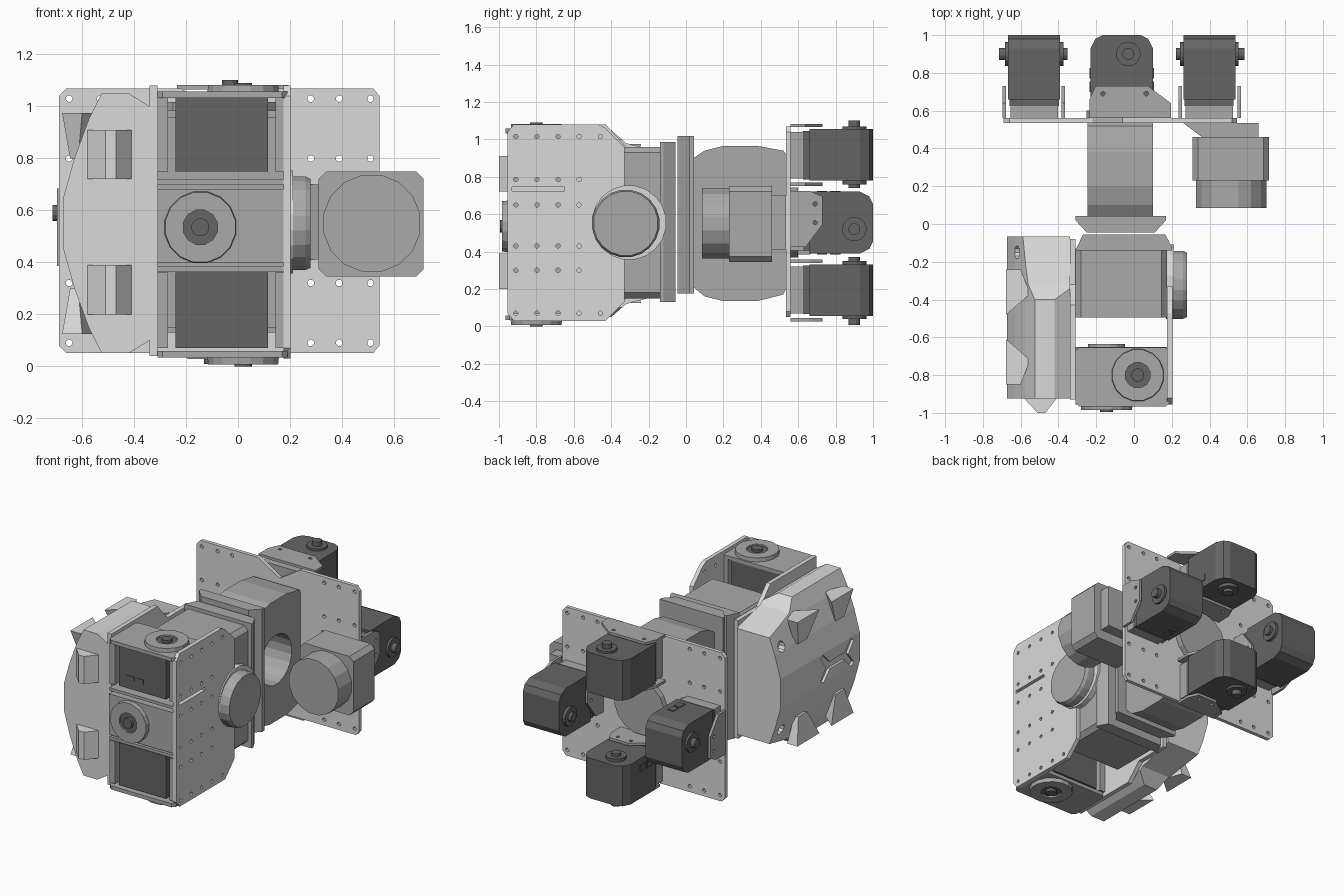
import bpy, bmesh, math
from mathutils import Vector

cube = bpy.data.objects.get("Cube")
if cube:
    bpy.data.objects.remove(cube, do_unlink=True)


def material(name, v):
    m = bpy.data.materials.new(name)
    m.use_nodes = True
    m.diffuse_color = (v, v, v, 1)
    m.node_tree.nodes["Principled BSDF"].inputs["Base Color"].default_value = (v, v, v, 1)
    return m


LIGHT = material("light grey", 0.7)
MID = material("mid grey", 0.4)
DARK = material("dark grey", 0.13)

ORDER = {"x": lambda a, b, d: (d, a, b),
         "y": lambda a, b, d: (a, d, b),
         "z": lambda a, b, d: (a, b, d)}


def add_prism(bm, pts, axis, lo, hi, taper=1.0):
    """Extrude an outline along an axis; taper scales the far end."""
    ca = sum(p[0] for p in pts) / len(pts)
    cb = sum(p[1] for p in pts) / len(pts)
    put = ORDER[axis]
    near = [bm.verts.new(put(a, b, lo)) for a, b in pts]
    far = [bm.verts.new(put(ca + (a - ca) * taper, cb + (b - cb) * taper, hi)) for a, b in pts]
    bm.faces.new(near)
    bm.faces.new(far)
    n = len(pts)
    for i in range(n):
        j = (i + 1) % n
        bm.faces.new((near[i], near[j], far[j], far[i]))


def finish(bm, name, mat):
    bmesh.ops.recalc_face_normals(bm, faces=bm.faces)
    me = bpy.data.meshes.new(name)
    bm.to_mesh(me)
    bm.free()
    me.materials.append(mat)
    ob = bpy.data.objects.new(name, me)
    bpy.context.collection.objects.link(ob)
    return ob


def prism(name, pts, axis, lo, hi, mat, taper=1.0):
    bm = bmesh.new()
    add_prism(bm, pts, axis, lo, hi, taper)
    return finish(bm, name, mat)


def rect(a0, a1, b0, b1, c=0.0):
    """Rectangle outline, with cut corners if c is set."""
    if not c:
        return [(a0, b0), (a1, b0), (a1, b1), (a0, b1)]
    return [(a0 + c, b0), (a1 - c, b0), (a1, b0 + c), (a1, b1 - c),
            (a1 - c, b1), (a0 + c, b1), (a0, b1 - c), (a0, b0 + c)]


def ring(a, b, r, n=16):
    return [(a + r * math.cos(math.tau * (i + 0.5) / n),
             b + r * math.sin(math.tau * (i + 0.5) / n)) for i in range(n)]


def box(name, x0, x1, y0, y1, z0, z1, mat):
    return prism(name, rect(x0, x1, y0, y1), "z", z0, z1, mat)


def cut(ob, outlines, axis, lo, hi):
    """Cut outlines out of an object, then drop the cutter."""
    bm = bmesh.new()
    for pts in outlines:
        add_prism(bm, pts, axis, lo, hi)
    cutter = finish(bm, "cutter", ob.data.materials[0])
    cutter.hide_render = True
    mod = ob.modifiers.new("cut", "BOOLEAN")
    mod.operation, mod.object, mod.solver = "DIFFERENCE", cutter, "EXACT"
    bpy.context.view_layer.objects.active = ob
    bpy.ops.object.modifier_apply(modifier=mod.name)
    bpy.data.objects.remove(cutter, do_unlink=True)


MIDZ = 0.555

# Rear mounting plate with notch and screw holes
plate = prism("rear_plate", [(-0.66, 0.05), (0.52, 0.05), (0.545, 0.08), (0.545, 1.04), (0.52, 1.07),
                             (0.1, 1.07), (-0.06, 0.97), (-0.22, 1.07), (-0.66, 1.07),
                             (-0.69, 1.04), (-0.69, 0.08)], "y", 0.535, 0.56, LIGHT)
cut(plate, [ring(x, z, 0.013, 8) for x in (-0.65, -0.53, -0.42, 0.28, 0.39, 0.51)
            for z in (0.09, 0.32, 0.8, 1.03)], "y", 0.5, 0.6)
prism("rear_hub", ring(-0.065, MIDZ, 0.19), "y", 0.56, 0.6, MID)


# Rear servos: built around the origin, then turned about the y axis
def rear_servo(name, angle, radius_x, radius_z, reach):
    parts = [
        prism(name + "_body", [(-0.165, 0.66), (0.165, 0.66), (0.165, 0.93), (0.14, 0.98), (0.1, 1.0),
                               (-0.1, 1.0), (-0.14, 0.98), (-0.165, 0.93)], "z", -0.135, 0.14, DARK),
        prism(name + "_shaft", ring(0.035, 0.9, 0.032, 12), "z", -0.175, 0.187, DARK),
        prism(name + "_collar", ring(0.035, 0.9, 0.065), "z", -0.155, 0.155, DARK),
        box(name + "_port_a", 0.165, 0.17, 0.7, 0.755, -0.09, -0.045, DARK),
        box(name + "_port_b", 0.165, 0.17, 0.77, 0.825, -0.09, -0.045, DARK),
        box(name + "_cradle", -0.15, 0.15, 0.56, 0.625, -0.125, 0.125, MID),
        box(name + "_cradle_lip", -0.15, 0.15, 0.625, 0.662, -0.13, 0.13, DARK)]
    arm = [(-0.17, 0.56), (reach, 0.56), (reach, 0.64), (reach - 0.12, 0.73), (-0.14, 0.73), (-0.17, 0.66)]
    for side, v in (("outer", 0.15), ("inner", -0.163)):
        ob = prism(name + "_arm_" + side, arm, "z", v, v + 0.018, MID)
        cut(ob, [ring(-0.1, 0.69, 0.012, 8), ring(reach - 0.13, 0.69, 0.012, 8)], "z", v - 0.05, v + 0.05)
        parts.append(ob)
    for ob in parts:
        ob.rotation_euler.y = angle
        ob.location = Vector((-0.065 + radius_x * math.sin(angle), 0, MIDZ + radius_z * math.cos(angle)))


for i, label in enumerate(("top", "left", "bottom", "right")):
    rear_servo(label + "_rear_servo", i * math.pi / 2, 0.463, 0.36, 0.26 if label == "top" else 0.13)

# Crowned gear housing with a side bore
housing = prism("gear_housing", [(0.04, 0.21), (0.1, 0.16), (0.2, 0.135), (0.38, 0.135), (0.52, 0.17),
                                 (0.535, 0.2), (0.535, 0.92), (0.52, 0.94), (0.38, 0.965), (0.2, 0.965),
                                 (0.1, 0.94), (0.04, 0.9)], "x", -0.245, 0.1, MID)
cut(housing, [ring(0.27, MIDZ, 0.17, 20)], "x", -0.1, 0.2)

# Flange and main body
prism("flange", [(-0.31, 0.042), (0.17, 0.042), (0.17, 0.02), (0.11, -0.045), (-0.25, -0.045),
                 (-0.31, 0.02)], "z", 0.175, 1.018, MID)
prism("body_collar", [(-0.31, -0.14), (-0.27, -0.055), (0.165, -0.055), (0.2, -0.12), (0.2, -0.14)],
      "z", 0.13, 0.985, MID)
prism("main_body", rect(-0.31, 0.175, 0.15, 0.96, 0.03), "y", -0.495, -0.13, MID)

# Side motor
prism("motor_can", ring(0.515, MIDZ - 0.005, 0.19, 16), "y", 0.085, 0.24, MID)
prism("motor_block", rect(0.31, 0.715, 0.345, 0.75, 0.03), "y", 0.23, 0.46, MID)
prism("motor_mount", [(0.36, 0.46), (0.66, 0.46), (0.66, 0.535), (0.26, 0.535)], "z", 0.41, 0.7, MID)

# Side plates, the left one with hole rows and a slot
side = prism("left_side_plate", [(-0.92, 0.03), (-0.43, 0.03), (-0.33, 0.13), (-0.33, 0.96), (-0.43, 1.06),
                                 (-0.47, 1.08), (-0.92, 1.08), (-0.955, 1.04), (-0.955, 0.07)],
             "x", 0.175, 0.203, LIGHT)
cols = [-0.91 + 0.113 * i for i in range(5)]
cut(side, [ring(y, z, 0.012, 8) for z in (0.07, 0.3, 0.43, 0.65, 0.785, 1.015)
           for y in (cols if z in (0.07, 1.015) else cols[:4])]
    + [rect(-0.93, -0.65, 0.725, 0.745)], "x", 0.1, 0.25)
prism("right_side_plate", [(-0.93, 0.04), (-0.43, 0.04), (-0.32, 0.15), (-0.08, 0.15), (-0.08, 0.96),
                           (-0.32, 0.96), (-0.43, 1.08), (-0.93, 1.08)], "x", -0.34, -0.31, LIGHT)

# Round side cap
prism("cap_ring", ring(-0.305, MIDZ, 0.2, 20), "x", 0.17, 0.212, LIGHT)
prism("cap", ring(-0.322, 0.55, 0.182, 20), "x", 0.2, 0.26, MID)
prism("cap_face", ring(-0.322, 0.55, 0.182, 20), "x", 0.26, 0.28, MID, 0.95)


# Round horns with a dark well and a centre post
def horn(name, a, b, axis, base, face):
    mid = (base + face) / 2
    ob = prism(name, ring(a, b, 0.14), axis, base, face, MID, 0.98)
    cut(ob, [ring(a, b, 0.068, 12)], axis, mid, face + (face - base))
    prism(name + "_well", ring(a, b, 0.068, 12), axis, base, mid + (face - base) * 0.1, DARK)
    prism(name + "_post", ring(a, b, 0.035, 12), axis, mid, face + (face - base) * 0.3, DARK)


# Front servo stack with frames and shelves
box("middle_front_servo", -0.31, 0.175, -0.955, -0.65, 0.4, 0.68, MID)
for z in (0.365, 0.7):
    box("shelf", -0.31, 0.175, -0.95, -0.65, z, z + 0.02, MID)
for label, z0, z1 in (("top", 0.75, 1.035), ("bottom", 0.07, 0.36)):
    box(label + "_front_servo", -0.24, 0.115, -0.945, -0.66, z0, z1, DARK)
    box(label + "_frame_bar_right", -0.31, -0.27, -0.95, -0.66, z0, z1, MID)
    box(label + "_frame_bar_left", 0.145, 0.175, -0.95, -0.66, z0, z1, MID)
for x in (-0.18, -0.11):
    box("servo_port", x, x + 0.055, -0.95, -0.944, 0.81, 0.84, DARK)
for label, s in (("top", 1), ("bottom", -1)):
    low, mid, high = (MIDZ - 0.01 + s * h for h in (0.487, 0.512, 0.538))
    prism(label + "_cover", rect(-0.31, 0.19, -0.965, -0.655, 0.02), "z", low, mid, MID)
    horn(label + "_horn", 0.02, -0.8, "z", mid, high)
horn("front_horn", -0.145, 0.535, "y", -0.955, -0.985)
prism("back_horn", ring(-0.145, 0.535, 0.1), "y", -0.65, -0.635, MID)

# Curved foot shell: sloped rear corners, wishbone groove, corner bores
half = [(-0.34, 1.0), (-0.42, 1.05), (-0.525, 1.05), (-0.575, 0.95), (-0.63, 0.8), (-0.672, 0.65)]
shell = half + [(x, 2 * MIDZ - 0.01 - z) for x, z in reversed(half)]
foot = prism("foot_shell", shell, "y", -0.925, -0.065, LIGHT)
corner = [(-0.4, 1.1), (-0.4, 1.05), (-0.32, 0.98), (-0.05, 0.91), (-0.05, 1.1)]
cut(foot, [corner, [(y, 2 * MIDZ - 0.01 - z) for y, z in corner]], "x", -0.8, -0.3)
cut(foot, [[(-0.86, 0.62), (-0.83, 0.64), (-0.76, 0.57), (-0.6, 0.57), (-0.53, 0.64), (-0.5, 0.62),
            (-0.56, 0.545), (-0.5, 0.47), (-0.53, 0.45), (-0.6, 0.52), (-0.76, 0.52), (-0.83, 0.45),
            (-0.86, 0.47), (-0.8, 0.545)]], "x", -0.75, -0.655)
cut(foot, [ring(-0.15, z, 0.035, 10) for z in (0.26, 0.83)], "x", -0.75, -0.58)

# Foot spikes and front claws, mirrored top to bottom
for z0, z1 in ((0.975, 0.8), (0.125, 0.3)):
    for y, d in ((-0.24, -1), (-0.85, 1)):
        prism("foot_spike", [(-0.677, y), (-0.6, y), (-0.55, y + d * 0.13), (-0.677, y + d * 0.24)],
              "z", z0, z1, LIGHT, 0.4)
for z0 in (0.2, 0.72):
    prism("front_claw", [(-0.58, -0.925), (-0.41, -0.925), (-0.47, -1.0), (-0.51, -1.0)],
          "z", z0, z0 + 0.19, LIGHT)
